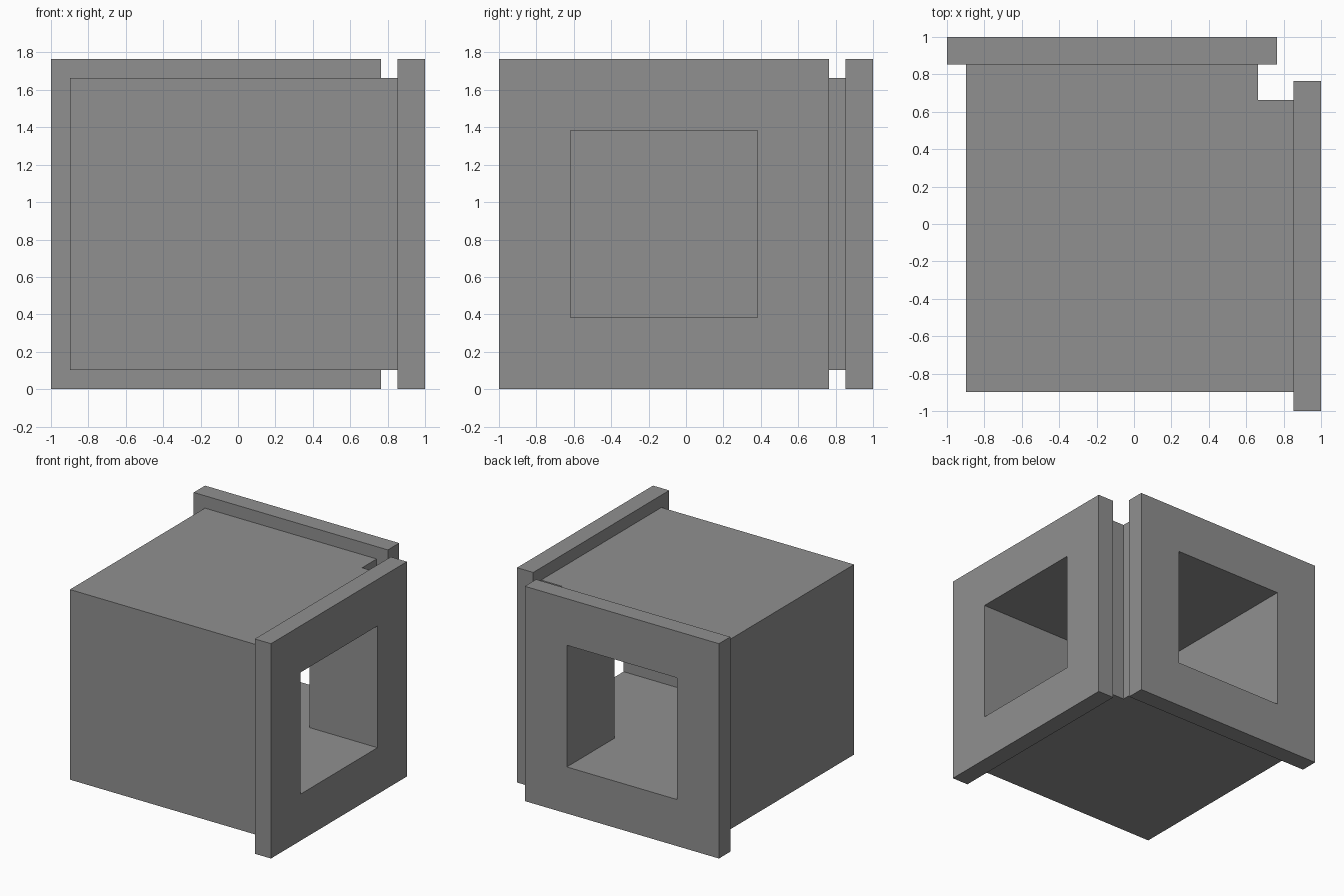
import bpy, bmesh

if "Cube" in bpy.data.objects:
    bpy.data.objects.remove(bpy.data.objects["Cube"])

LOW, HIGH = -1.0, 0.765          # flange extent along its own width
MID = (LOW + HIGH) / 2           # duct centre line
HEIGHT = HIGH - LOW
FLANGE_IN, FLANGE_OUT = 0.853, 1.0
BODY, BORE = 0.781, 0.5          # half widths of the outer duct and its opening


def prism(name, outline, z0, z1):
    """Extrude a flat outline straight up from z0 to z1."""
    bm = bmesh.new()
    face = bm.faces.new([bm.verts.new((x, y, z0)) for x, y in outline])
    up = bmesh.ops.extrude_face_region(bm, geom=[face])["geom"]
    bmesh.ops.translate(bm, vec=(0, 0, z1 - z0),
                        verts=[v for v in up if isinstance(v, bmesh.types.BMVert)])
    bmesh.ops.recalc_face_normals(bm, faces=bm.faces)
    mesh = bpy.data.meshes.new(name)
    bm.to_mesh(mesh)
    bm.free()
    mesh.materials.append(dark_grey)
    obj = bpy.data.objects.new(name, mesh)
    bpy.context.collection.objects.link(obj)
    return obj


def elbow(name, half, end):
    """Square duct that turns from +x to +y."""
    a, b = MID - half, MID + half
    outline = [(a, a), (end, a), (end, b), (b, b), (b, end), (a, end)]
    return prism(name, outline, HEIGHT / 2 - half, HEIGHT / 2 + half)


def combine(target, tool, operation):
    mod = target.modifiers.new(operation.lower(), 'BOOLEAN')
    mod.operation, mod.object, mod.solver = operation, tool, 'EXACT'
    bpy.context.view_layer.objects.active = target
    bpy.ops.object.modifier_apply(modifier=mod.name)
    bpy.data.objects.remove(tool)


# Dark grey metal
dark_grey = bpy.data.materials.new("dark_grey")
dark_grey.diffuse_color = (0.28, 0.28, 0.28, 1)
dark_grey.use_nodes = True
dark_grey.node_tree.nodes["Principled BSDF"].inputs["Base Color"].default_value = dark_grey.diffuse_color

# Outer duct, ending inside the flanges
duct = elbow("duct_elbow", BODY, 0.92)

# The two mounting flanges, mirrored across the diagonal
rect = [(FLANGE_IN, LOW), (FLANGE_OUT, LOW), (FLANGE_OUT, HIGH), (FLANGE_IN, HIGH)]
for name, outline in (("right_flange", rect), ("back_flange", [(y, x) for x, y in rect])):
    combine(duct, prism(name, outline, 0, HEIGHT), 'UNION')

# Hollow passage through both flanges
bore = elbow("bore_cutter", BORE, 1.2)
bore.hide_render = True
combine(duct, bore, 'DIFFERENCE')
